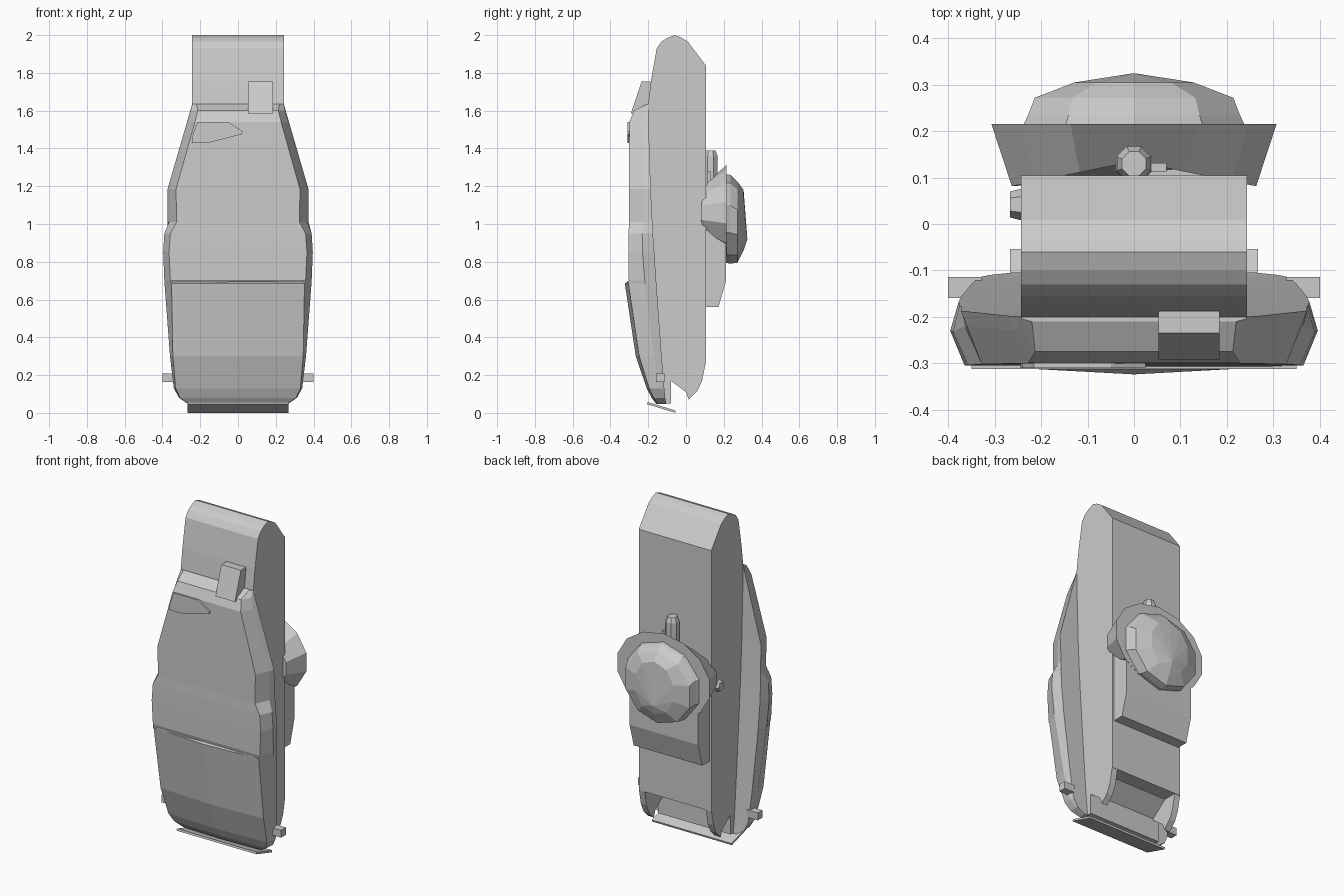
import bpy, bmesh
from math import sin, cos, pi, radians


def finish(name, bm):
    bmesh.ops.recalc_face_normals(bm, faces=bm.faces)
    me = bpy.data.meshes.new(name)
    bm.to_mesh(me)
    bm.free()
    ob = bpy.data.objects.new(name, me)
    bpy.context.collection.objects.link(ob)
    return ob


def loft(name, rings, tip=None):
    """Skin closed rings; cap both ends, or close the last one to a tip."""
    bm = bmesh.new()
    vs = [[bm.verts.new(p) for p in r] for r in rings]
    n = len(rings[0])
    for a, b in zip(vs, vs[1:]):
        for i in range(n):
            j = (i + 1) % n
            bm.faces.new((a[i], a[j], b[j], b[i]))
    bm.faces.new(vs[0])
    if tip:
        t = bm.verts.new(tip)
        for i in range(n):
            bm.faces.new((vs[-1][i], vs[-1][(i + 1) % n], t))
    else:
        bm.faces.new(vs[-1])
    return finish(name, bm)


def extrude_x(name, profile, x0, x1):
    return loft(name, [[(x, y, z) for y, z in profile] for x in (x0, x1)])


def box(name, c, s, rx=0):
    bpy.ops.mesh.primitive_cube_add(size=1, location=c, rotation=(radians(rx), 0, 0))
    ob = bpy.context.object
    ob.name = name
    ob.scale = s
    return ob


# Tall central body with rounded top
extrude_x("body", [(0.105, 0.26), (0.105, 1.84), (0.01, 1.965), (-0.03, 1.99),
                   (-0.06, 2.0), (-0.10, 1.985), (-0.13, 1.965), (-0.155, 1.93),
                   (-0.185, 1.76), (-0.205, 1.6), (-0.205, 1.4), (-0.12, 0.05),
                   (-0.08, 0.05), (-0.08, 0.18), (0.02, 0.26)], -0.243, 0.243)

# Fins below the back corners
fin = [(0.105, 0.27), (0.085, 0.17), (0.06, 0.115), (0.015, 0.07), (0.0, 0.11),
       (-0.08, 0.17), (-0.08, 0.27)]
for s in (-1, 1):
    extrude_x("fin", fin, s * 0.243, s * 0.205)

# Front shell: z, back x/y, middle x/y, front x/y, centre y
shell = [
    (1.635, .243, -.200, .240, -.205, .22, -.21, -.210),
    (1.600, .253, -.199, .245, -.220, .213, -.275, -.275),
    (1.540, .270, -.198, .260, -.230, .228, -.300, -.300),
    (1.185, .373, -.187, .360, -.220, .328, -.302, -.302),
    (1.010, .373, -.178, .365, -.220, .325, -.302, -.302),
    (0.950, .376, -.175, .390, -.232, .358, -.304, -.304),
    (0.850, .378, -.168, .396, -.230, .365, -.305, -.305),
    (0.700, .373, -.158, .390, -.218, .358, -.303, -.303),
    (0.685, .373, -.157, .389, -.217, .352, -.305, -.324),
    (0.300, .350, -.129, .360, -.170, .345, -.248, -.266),
    (0.130, .335, -.115, .340, -.142, .330, -.195, -.208),
    (0.080, .312, -.110, .312, -.127, .308, -.172, -.182),
    (0.048, .265, -.105, .265, -.117, .262, -.150, -.158)]
rings = []
for z, xb, yb, xm, ym, xf, yf, yc in shell:
    half = [(xb, yb, z), (xm, ym, z), (xf, yf, z)]
    rings.append(half + [(0, yc, z)] + [(-x, y, w) for x, y, w in reversed(half)])
loft("front_shell", rings)

# Lip above the lower front panel
box("panel_lip", (0, -0.306, 0.692), (0.70, 0.012, 0.01))

# Slanted box on the shoulder
extrude_x("shoulder_box", [(-0.292, 1.585), (-0.235, 1.755), (-0.187, 1.755),
                           (-0.187, 1.585)], 0.053, 0.184)

# Angular plate on the upper chest
plate = [(-0.245, 1.43), (-0.155, 1.43), (0.02, 1.475), (0.025, 1.49),
         (-0.05, 1.54), (-0.215, 1.54), (-0.24, 1.47)]
loft("chest_plate", [[(x, y, z) for x, z in plate] for y in (-0.31, -0.285)])

# Foot plate and side pegs
box("foot_plate", (0, -0.13, 0.029), (0.535, 0.155, 0.012), -17)
for s in (-1, 1):
    box("side_peg", (s * 0.365, -0.137, 0.187), (0.072, 0.045, 0.045))

# Back block under the dome
extrude_x("back_block", [(0.09, 0.56), (0.172, 0.56), (0.212, 0.70), (0.212, 1.0),
                         (0.09, 1.0)], -0.23, 0.23)


def oval(n, rx, rz, cz, y, dy=0):
    pts = []
    for i in range(n):
        a = 2 * pi * (i + 0.5) / n
        pts.append((rx * cos(a), y - dy * abs(cos(a)), cz + rz * sin(a)))
    return pts


# Flared collar and faceted dome
loft("collar", [oval(14, .27, .17, 1.06, .135, .055), oval(14, .315, .255, 1.06, .215)])
loft("dome", [oval(10, .255, .235, 1.03, .205), oval(10, .24, .235, 1.025, .235),
              oval(10, .225, .215, 1.01, .272), oval(10, .135, .16, 1.02, .305)],
     (0, .325, .92))

# Stub tube above the collar
tube = []
for z, r in ((1.15, .042), (1.36, .04), (1.39, .028)):
    tube.append([(r * cos(i * pi / 4 + pi / 8), .13 + r * sin(i * pi / 4 + pi / 8), z)
                 for i in range(8)])
loft("stub_tube", tube)
box("tube_clip", (0.05, 0.122, 1.25), (0.04, 0.018, 0.06))

# Side knob
loft("side_knob", [[(x, .042 + r * cos(i * pi / 3), 1.0 + r * sin(i * pi / 3))
                    for i in range(6)] for x, r in ((-0.235, .036), (-0.267, .028))])
